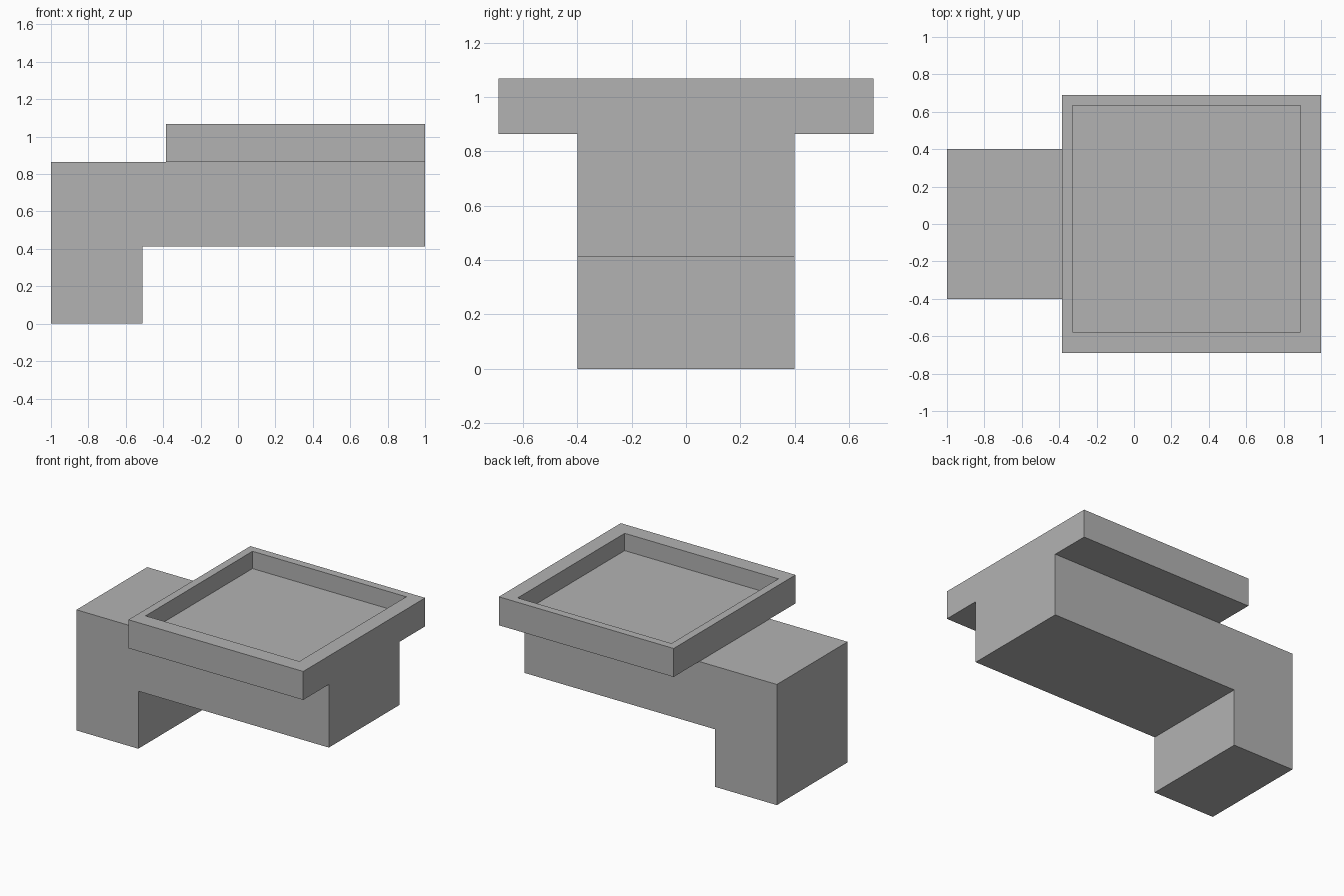
import bpy, bmesh
from mathutils import Vector

cube = bpy.data.objects.get("Cube")
if cube:
    bpy.data.objects.remove(cube, do_unlink=True)

# Single plain grey
GREY = (0.45, 0.45, 0.45, 1)
grey = bpy.data.materials.new("plain grey")
grey.use_nodes = True
grey.diffuse_color = GREY
grey.node_tree.nodes["Principled BSDF"].inputs["Base Color"].default_value = GREY


def extrude(bm, points, direction):
    """Make a face from points and extrude it into a closed solid."""
    face = bm.faces.new([bm.verts.new(p) for p in points])
    result = bmesh.ops.extrude_face_region(bm, geom=[face], use_keep_orig=True)
    moved = [g for g in result["geom"] if isinstance(g, bmesh.types.BMVert)]
    bmesh.ops.translate(bm, verts=moved, vec=direction)
    bmesh.ops.recalc_face_normals(bm, faces=bm.faces)


def finish(bm, name):
    mesh = bpy.data.meshes.new(name)
    bm.to_mesh(mesh)
    bm.free()
    mesh.materials.append(grey)
    bpy.context.collection.objects.link(bpy.data.objects.new(name, mesh))


# Body: a leg and an overhanging arm in one L-shaped profile
LEFT, RIGHT, LEG, ARM_Z, TOP_Z = -1.0, 1.0, -0.51, 0.412, 0.864
HALF_DEPTH = 0.4
profile = [(LEFT, 0), (LEG, 0), (LEG, ARM_Z), (RIGHT, ARM_Z), (RIGHT, TOP_Z), (LEFT, TOP_Z)]
bm = bmesh.new()
extrude(bm, [(x, -HALF_DEPTH, z) for x, z in profile], Vector((0, 2 * HALF_DEPTH, 0)))
finish(bm, "l_shaped_body")

# Tray: a square slab on the arm
TRAY_X, TRAY_Y, RIM_Z, DEPTH = -0.385, 0.69, 1.068, 0.124
corners = [(TRAY_X, -TRAY_Y), (RIGHT, -TRAY_Y), (RIGHT, TRAY_Y), (TRAY_X, TRAY_Y)]
bm = bmesh.new()
extrude(bm, [(x, y, TOP_Z) for x, y in corners], Vector((0, 0, RIM_Z - TOP_Z)))

# Recess: inset the top, widen the front and left rims, and sink the floor
floor = max(bm.faces, key=lambda f: f.calc_center_median().z)
bmesh.ops.inset_individual(bm, faces=[floor], thickness=0.08)
for v in floor.verts:
    v.co.x = min(v.co.x, 0.89)
    v.co.y = max(v.co.y, -0.577)
sunk = bmesh.ops.extrude_discrete_faces(bm, faces=[floor])["faces"][0]
bmesh.ops.translate(bm, verts=sunk.verts, vec=Vector((0, 0, -DEPTH)))
bmesh.ops.recalc_face_normals(bm, faces=bm.faces)
finish(bm, "recessed_tray")
